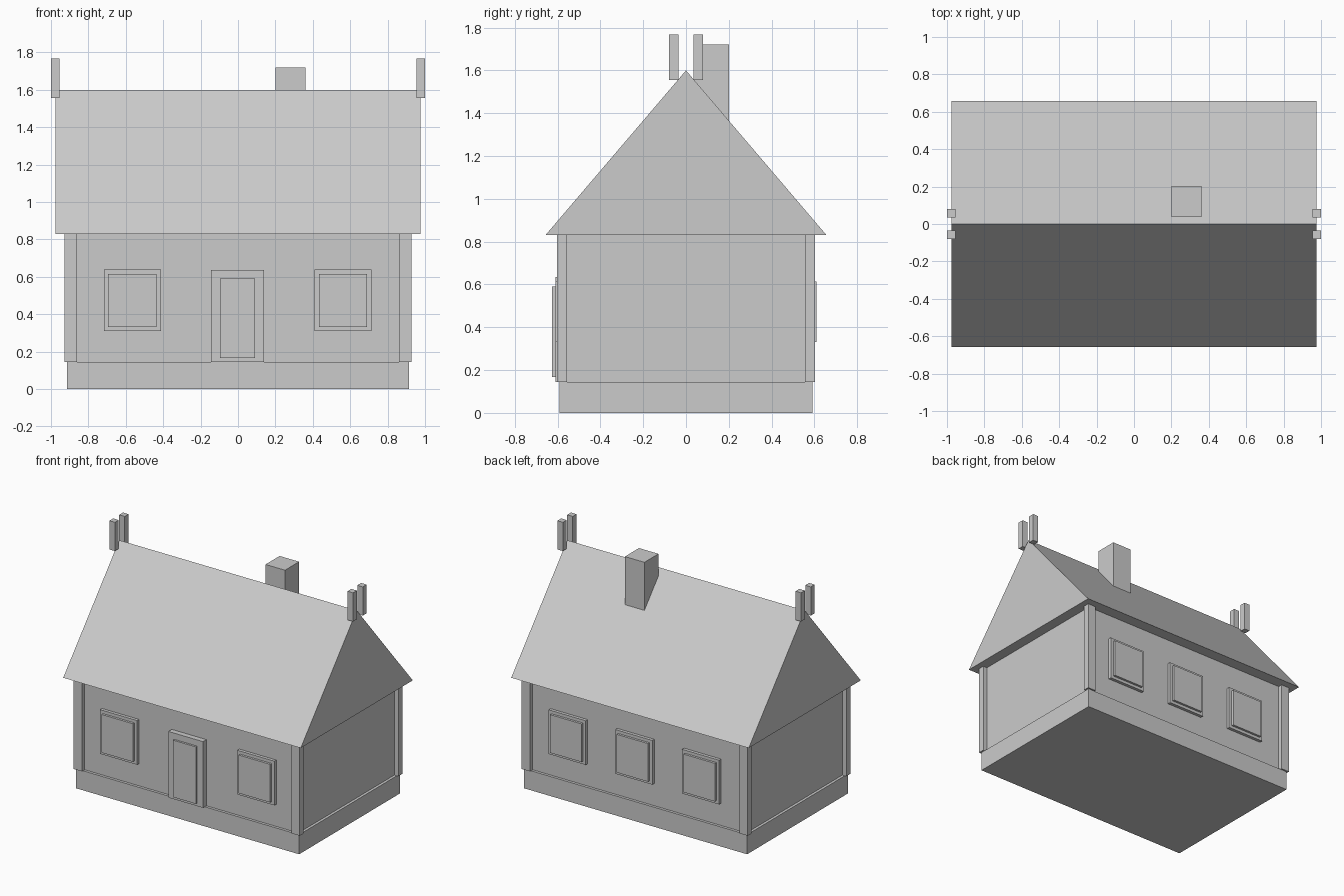
import bpy
import bmesh

cube = bpy.data.objects.get("Cube")
if cube:
    bpy.data.objects.remove(cube, do_unlink=True)

# One plain grey for the whole house
grey = bpy.data.materials.new("plain grey")
grey.use_nodes = True
grey.diffuse_color = (0.6, 0.6, 0.6, 1)
grey.node_tree.nodes["Principled BSDF"].inputs["Base Color"].default_value = (0.6, 0.6, 0.6, 1)


def finish(name, bm):
    bmesh.ops.recalc_face_normals(bm, faces=bm.faces)
    mesh = bpy.data.meshes.new(name)
    bm.to_mesh(mesh)
    bm.free()
    mesh.materials.append(grey)
    obj = bpy.data.objects.new(name, mesh)
    bpy.context.collection.objects.link(obj)
    return obj


def box(name, xs, ys, zs):
    """Box spanning the given x, y and z ranges."""
    bm = bmesh.new()
    bmesh.ops.create_cube(bm, size=1)
    for v in bm.verts:
        for axis, (a, b) in enumerate((xs, ys, zs)):
            v.co[axis] = b if v.co[axis] > 0 else a
    return finish(name, bm)


def mirrored(a, b, side):
    return sorted((a * side, b * side))


WALL_Y = 0.57

# Foundation and walls
box("foundation", (-0.915, 0.915), (-0.59, 0.59), (0, 0.145))
box("walls", (-0.895, 0.895), (-WALL_Y, WALL_Y), (0.145, 0.83))

# Corner posts
for sx in (-1, 1):
    for sy in (-1, 1):
        box("corner_post", mirrored(0.86, 0.928, sx), mirrored(0.555, 0.602, sy), (0.145, 0.83))

# Solid gabled roof, extruded along x
bm = bmesh.new()
gable = bm.faces.new([bm.verts.new((-0.975, y, z)) for y, z in ((-0.657, 0.83), (0.657, 0.83), (0, 1.6))])
ends = bmesh.ops.extrude_face_region(bm, geom=[gable], use_keep_orig=True)["geom"]
bmesh.ops.translate(bm, vec=(1.95, 0, 0), verts=[e for e in ends if isinstance(e, bmesh.types.BMVert)])
finish("roof", bm)

# Chimney on the rear slope
box("chimney", (0.2, 0.36), (0.037, 0.202), (1.3, 1.72))

# Paired ridge posts at both gables
for sx in (-1, 1):
    for sy in (-1, 1):
        box("ridge_post", mirrored(0.955, 1, sx), mirrored(0.035, 0.08, sy), (1.555, 1.768))


# Windows: a frame plate with a raised pane
def window(x, side):
    box("window_frame", (x - 0.152, x + 0.152), mirrored(WALL_Y - 0.01, 0.593, side), (0.31, 0.638))
    box("window_pane", (x - 0.129, x + 0.129), mirrored(WALL_Y, 0.61, side), (0.332, 0.615))


for x in (-0.565, 0.562):
    window(x, -1)
for x in (-0.535, 0.013, 0.56):
    window(x, 1)

# Front door
box("door_frame", (-0.144, 0.14), (-0.61, -WALL_Y + 0.01), (0.145, 0.636))
box("door", (-0.096, 0.092), (-0.625, -WALL_Y), (0.167, 0.59))
